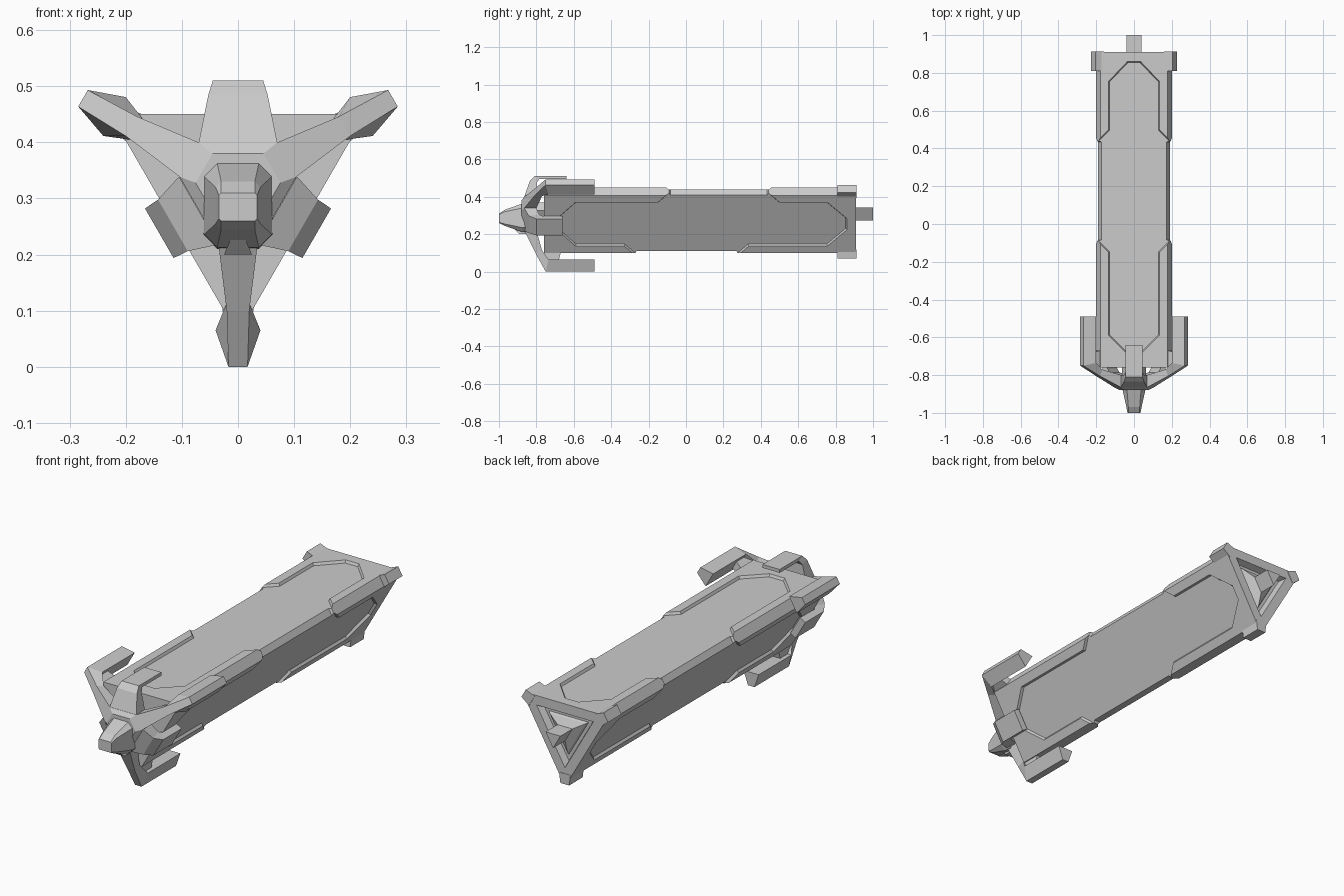
import bpy, bmesh, math
from mathutils import Vector

if "Cube" in bpy.data.objects:
    bpy.data.objects.remove(bpy.data.objects["Cube"])

AXIS_Z = 0.319                      # height of the three-fold axis
CORNERS = {"bottom": -90, "right": 30, "left": 150}
FACES = {"top": 90, "right": -30, "left": 210}


def P(angle, d, t, y):
    """Point at distance d along a radial direction, t sideways, y along the hull."""
    a = math.radians(angle)
    return Vector((d * math.cos(a) - t * math.sin(a), y,
                   AXIS_Z + d * math.sin(a) + t * math.cos(a)))


def loft(name, rings):
    bm = bmesh.new()
    loops = [[bm.verts.new(p) for p in r] for r in rings]
    n = len(loops[0])
    for a, b in zip(loops, loops[1:]):
        for i in range(n):
            j = (i + 1) % n
            bm.faces.new((a[i], a[j], b[j], b[i]))
    bm.faces.new(loops[0][::-1])
    bm.faces.new(loops[-1])
    bmesh.ops.recalc_face_normals(bm, faces=bm.faces)
    me = bpy.data.meshes.new(name)
    bm.to_mesh(me)
    bm.free()
    ob = bpy.data.objects.new(name, me)
    bpy.context.collection.objects.link(ob)
    return ob


def limb(name, angle, sections):
    """Bent beam; each section is outer (d, y, half width), inner (d, y, half width)."""
    return loft(name, [[P(angle, o[0], -o[2], o[1]), P(angle, o[0], o[2], o[1]),
                        P(angle, i[0], i[2], i[1]), P(angle, i[0], -i[2], i[1])]
                       for o, i in sections])


def tri(r, y):
    return [P(a, r, 0, y) for a in CORNERS.values()]


def six(d, w, y):
    return [P(a, d, t, y) for a in CORNERS.values() for t in (-w, w)]


# hull: triangular prism with cut corners
hull = loft("hull", [six(0.219, 0.025, -0.76), six(0.219, 0.025, 0.91)])

UPPER, LOWER = (-0.09, 0.44), (-0.27, 0.275)


def panel_half(span, o):
    f, b = span
    k = 0.41 * o
    return [(0.04 + k, -0.685 - o), (0.135 + o, -0.59 - k), (0.135 + o, f - 0.06 - k),
            (0.24, f + 0.045 - 1.41 * o), (0.24, b - 0.045 + 1.41 * o),
            (0.135 + o, b + 0.06 + k), (0.135 + o, 0.755 + k), (0.035 + k, 0.86 + o)]


# cutters: sunken face panels, thinner mid corners, stern recess
cutters = []
for side, a in FACES.items():
    plus = LOWER if side == "left" else UPPER
    minus = LOWER if side == "right" else UPPER
    rings = []
    for d, o in ((0.119, -0.006), (0.145, 0.007)):
        outline = panel_half(plus, o) + [(-u, y) for u, y in reversed(panel_half(minus, o))]
        rings.append([P(a, d, u, y) for u, y in outline])
    cutters.append(loft("panel_cutter_" + side, rings))
for side, a in CORNERS.items():
    f, b = LOWER if side == "bottom" else UPPER
    cutters.append(loft("corner_cutter_" + side, [
        [P(a, d, t, y) for t, y in ((-0.06, f - o), (0.06, f - o), (0.06, b + o), (-0.06, b + o))]
        for d, o in ((0.209, -0.006), (0.235, 0.01))]))
cutters.append(loft("stern_cutter", [tri(0.15, 0.88), tri(0.18, 0.92)]))

for c in cutters:
    m = hull.modifiers.new("cut", 'BOOLEAN')
    m.operation, m.solver, m.object = 'DIFFERENCE', 'EXACT', c
dg = bpy.context.evaluated_depsgraph_get()
baked = bpy.data.meshes.new_from_object(hull.evaluated_get(dg))
hull.modifiers.clear()
hull.data = baked
for c in cutters:
    bpy.data.objects.remove(c)

# stern spike rising from a small pyramid in the recess
loft("stern_spike", [tri(0.125, 0.875), tri(0.11, 0.89), tri(0.045, 0.91), tri(0.045, 1.0)])

for side, a in CORNERS.items():
    # stern corner clamp
    limb("stern_clamp_" + side, a, [((0.25, 0.81, 0.023), (0.20, 0.81, 0.03)),
                                    ((0.25, 0.912, 0.023), (0.20, 0.912, 0.03))])
    # swept arm ending in a claw bar
    limb("claw_arm_" + side, a, [((0.10, -0.865, 0.035), (0.10, -0.80, 0.035)),
                                 ((0.22, -0.805, 0.020), (0.205, -0.77, 0.020)),
                                 ((0.319, -0.75, 0.017), (0.254, -0.735, 0.040)),
                                 ((0.319, -0.49, 0.017), (0.254, -0.49, 0.040))])
    # bridge from hull corner to claw
    limb("claw_bridge_" + side, a, [((0.258, -0.75, 0.02), (0.20, -0.76, 0.02)),
                                    ((0.258, -0.68, 0.02), (0.20, -0.665, 0.02))])

# hooked flaps between the arms
limb("flap_top", 90, [((0.081, -0.865, 0.07), (0.081, -0.80, 0.07)),
                      ((0.165, -0.835, 0.053), (0.155, -0.80, 0.053)),
                      ((0.191, -0.81, 0.045), (0.175, -0.785, 0.045)),
                      ((0.191, -0.64, 0.045), (0.175, -0.64, 0.045))])
for side in ("right", "left"):
    limb("flap_" + side, FACES[side], [((0.081, -0.865, 0.07), (0.081, -0.80, 0.07)),
                                       ((0.134, -0.84, 0.053), (0.120, -0.785, 0.053)),
                                       ((0.162, -0.80, 0.051), (0.132, -0.765, 0.051)),
                                       ((0.162, -0.66, 0.051), (0.130, -0.66, 0.051))])

# hub with stalk to the hull
loft("hub", [six(0.06, 0.025, -0.75), six(0.06, 0.025, -0.80), six(0.10, 0.035, -0.80),
             six(0.10, 0.035, -0.865), six(0.07, 0.03, -0.88)])


# faceted nose
def oct_ring(w, z0, z1, c, y):
    return [(x, y, z) for x, z in ((-w, z0 + c), (-w + c, z0), (w - c, z0), (w, z0 + c),
                                   (w, z1 - c), (w - c, z1), (-w + c, z1), (-w, z1 - c))]


loft("nose", [oct_ring(0.034, 0.26, 0.31, 0.004, -1.0), oct_ring(0.040, 0.245, 0.33, 0.010, -0.97),
              oct_ring(0.060, 0.213, 0.362, 0.023, -0.88), oct_ring(0.062, 0.21, 0.364, 0.025, -0.84)])

# small wedge under the nose
loft("chin", [[(-0.012, y0, 0.23), (0.012, y0, 0.23), (0.025, y1, 0.20), (-0.025, y1, 0.20)]
              for y0, y1 in ((-0.92, -0.89), (-0.85, -0.85))])
